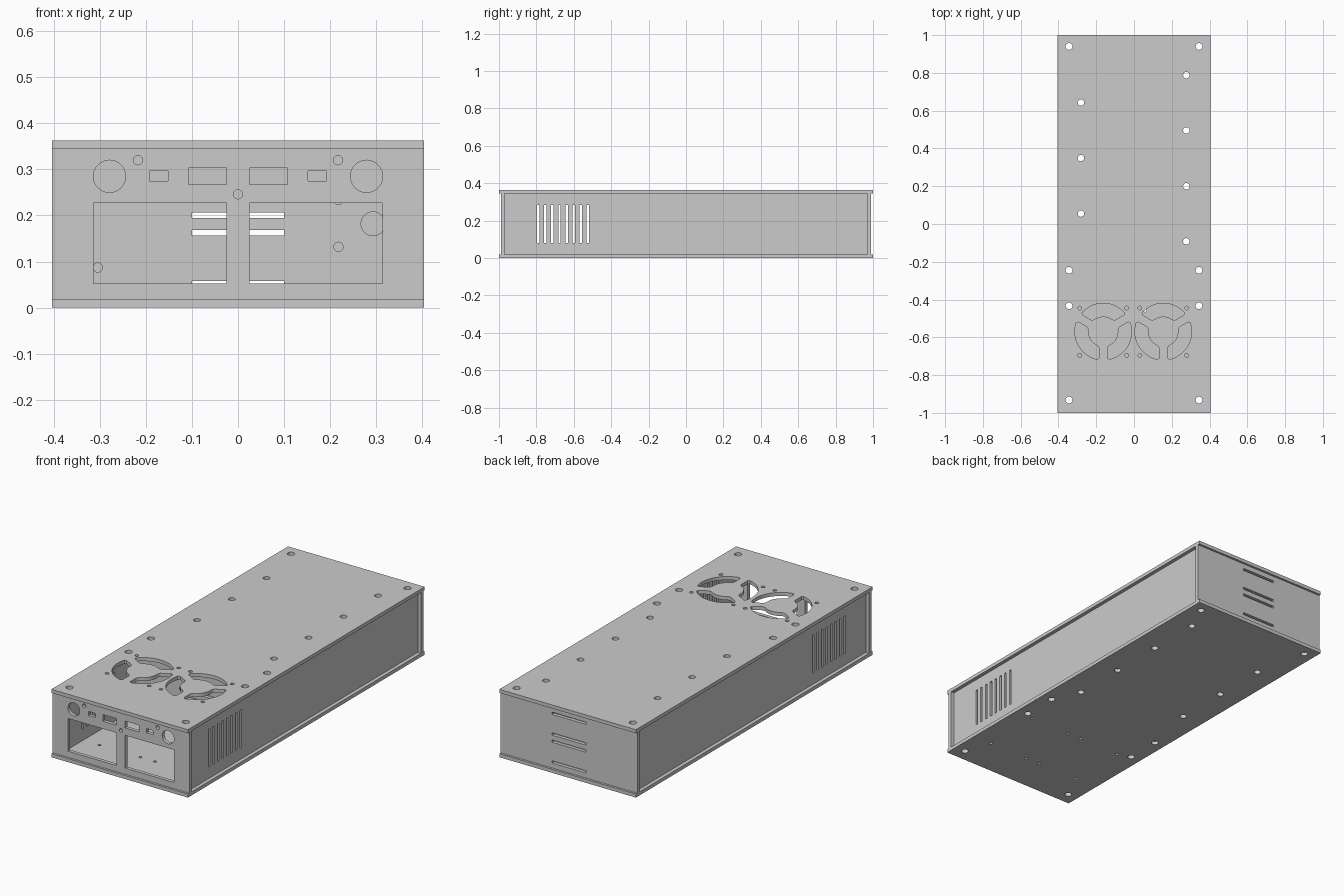
import bpy, bmesh, math
from mathutils import Matrix

if "Cube" in bpy.data.objects:
    bpy.data.objects.remove(bpy.data.objects["Cube"])

W, L, H, T = 0.404, 1.0, 0.363, 0.019   # half width, half length, height, sheet thickness
FLAT = Matrix.Identity(4)                                   # sheet drawn in x, y
UPRIGHT = Matrix.Rotation(math.pi / 2, 4, 'X')              # sheet drawn in x, z
SIDE = Matrix(((0, 0, 1, 0), (1, 0, 0, 0), (0, 1, 0, 0), (0, 0, 0, 1)))  # drawn in y, z


def rect(x0, x1, y0, y1):
    return [(x0, y0), (x1, y0), (x1, y1), (x0, y1)]


def circle(x, y, r, n=24):
    return [(x + r * math.cos(2 * math.pi * i / n), y + r * math.sin(2 * math.pi * i / n))
            for i in range(n)]


def fan_opening(cx, cy, mid, r_in=0.08, r_out=0.15, half=0.022, cut=0.009):
    """One third of a fan grille: ring segment with parallel spokes and eased corners."""
    def edge(r):
        return math.radians(60) - math.asin(half / r)

    def arc(r, a0, a1, n=20):
        return [(r, a0 + (a1 - a0) * i / n) for i in range(n + 1)]
    ao, ai = edge(r_out) - cut / r_out, edge(r_in) - cut / r_in
    ro, ri = r_out - cut, r_in + cut
    polar = (arc(r_out, -ao, ao) + [(ro, edge(ro)), (ri, edge(ri))]
             + arc(r_in, ai, -ai) + [(ri, -edge(ri)), (ro, -edge(ro))])
    return [(cx + r * math.cos(a + mid), cy + r * math.sin(a + mid)) for r, a in polar]


def sheet(name, outline, holes, axes, location):
    """Flat plate with cut-outs, centred on its thickness at the location."""
    cu = bpy.data.curves.new(name, 'CURVE')
    cu.dimensions, cu.fill_mode, cu.extrude = '2D', 'BOTH', T / 2
    for loop in [outline] + holes:
        sp = cu.splines.new('POLY')
        sp.points.add(len(loop) - 1)
        for p, (x, y) in zip(sp.points, loop):
            p.co = (x, y, 0, 1)
        sp.use_cyclic_u, sp.use_smooth = True, False
    tmp = bpy.data.objects.new(name + "_profile", cu)
    bpy.context.collection.objects.link(tmp)
    deps = bpy.context.evaluated_depsgraph_get()
    me = bpy.data.meshes.new_from_object(tmp.evaluated_get(deps))
    bpy.data.objects.remove(tmp)
    bm = bmesh.new()
    bm.from_mesh(me)
    bmesh.ops.remove_doubles(bm, verts=bm.verts, dist=1e-5)
    bmesh.ops.recalc_face_normals(bm, faces=bm.faces)
    for f in bm.faces:
        f.smooth = False
    bm.to_mesh(me)
    bm.free()
    me.transform(axes)
    ob = bpy.data.objects.new(name, me)
    ob.location = location
    bpy.context.collection.objects.link(ob)
    return ob


# Screw holes shared by lid and floor
screws = [circle(s * 0.344, y, 0.018) for s in (-1, 1) for y in (0.94, -0.245, -0.433, -0.932)]
screws += [circle(0.277, y, 0.017) for y in (0.788, 0.495, 0.2, -0.092)]
screws += [circle(-0.281, y, 0.017) for y in (0.643, 0.349, 0.055)]

# Lid with two fan grilles and their mounting holes
fans = []
for cx in (-0.163, 0.155):
    cy = -0.57
    fans += [fan_opening(cx, cy, math.radians(a)) for a in (90, 210, 330)]
    fans += [circle(cx + sx * 0.124, cy + sy * 0.125, 0.01, 16) for sx in (-1, 1) for sy in (-1, 1)]
plate = rect(-W, W, -L, L)
sheet("top_plate", plate, screws + fans, FLAT, (0, 0, H - T / 2))

# Floor with small mounting holes
mounts = [circle(x, y, 0.008, 12) for x in (0.295, 0.058, -0.027, -0.27) for y in (-0.785, -0.457)]
sheet("bottom_plate", plate, screws + mounts, FLAT, (0, 0, T / 2))

# Side panels with vent slots
vents = [rect(-0.797 + 0.038 * i, -0.784 + 0.038 * i, 0.08, 0.282) for i in range(8)]
for name, s in (("left_side", -1), ("right_side", 1)):
    sheet(name, rect(-0.97, 0.97, T, H - T), vents, SIDE, (s * 0.375, 0, 0))

# Front panel with ports and two large windows
ports = [circle(0, 0.246, 0.01)]
for s in (-1, 1):
    ports += [circle(s * 0.279, 0.285, 0.035, 32), circle(s * 0.217, 0.32, 0.01),
              rect(s * 0.152, s * 0.192, 0.275, 0.297),
              rect(s * 0.025, s * 0.107, 0.267, 0.303),
              rect(s * 0.025, s * 0.314, 0.052, 0.227)]
wall = rect(-W, W, T, H - T)
sheet("front_panel", wall, ports, UPRIGHT, (0, -0.979, 0))

# Back panel with cable slots
slots = [rect(-0.1, 0.1, z - 0.006, z + 0.006) for z in (0.052, 0.163, 0.201, 0.312)]
sheet("back_panel", wall, slots, UPRIGHT, (0, 0.979, 0))

# Inner divider behind the fan bay
passes = [circle(-0.304, 0.087, 0.01), circle(0.218, 0.132, 0.01), circle(0.218, 0.234, 0.01),
          circle(0.293, 0.182, 0.026)]
sheet("inner_divider", rect(-0.365, 0.365, T, H - T), slots + passes, UPRIGHT, (0, -0.34, 0))
